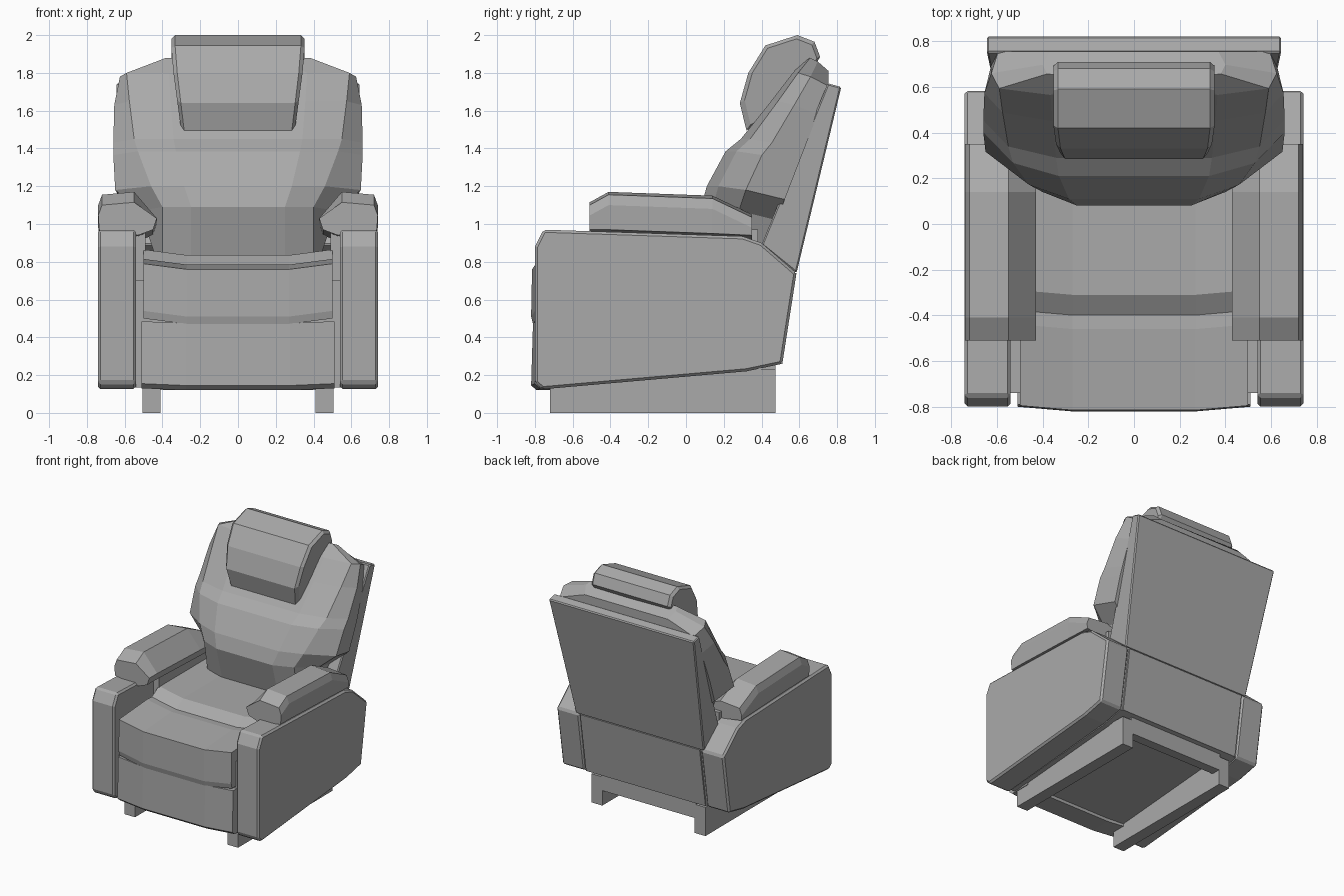
import bpy, bmesh
from mathutils import Vector

cube = bpy.data.objects.get("Cube")
if cube:
    bpy.data.objects.remove(cube, do_unlink=True)

GREY = (0.4, 0.4, 0.4, 1)
upholstery = bpy.data.materials.new("grey upholstery")
upholstery.use_nodes = True
upholstery.diffuse_color = GREY
upholstery.node_tree.nodes["Principled BSDF"].inputs["Base Color"].default_value = GREY


def loft(name, rings, chamfer=0, mirror=False):
    """Skin closed rings of equal length and cap both ends."""
    bm = bmesh.new()
    rows = [[bm.verts.new(point) for point in ring] for ring in rings]
    for lower, upper in zip(rows, rows[1:]):
        for i in range(len(lower)):
            bm.faces.new((lower[i - 1], lower[i], upper[i], upper[i - 1]))
    bm.faces.new(rows[0])
    bm.faces.new(rows[-1])
    bmesh.ops.recalc_face_normals(bm, faces=bm.faces)
    mesh = bpy.data.meshes.new(name)
    bm.to_mesh(mesh)
    bm.free()
    mesh.materials.append(upholstery)
    obj = bpy.data.objects.new(name, mesh)
    bpy.context.scene.collection.objects.link(obj)
    if chamfer:
        bevel = obj.modifiers.new("edge chamfer", 'BEVEL')
        bevel.width = chamfer
        bevel.segments = 1
    if mirror:
        obj.modifiers.new("other side", 'MIRROR')


def prism(name, profile, inner, outer, **options):
    """Extrude a (y, z) profile along x."""
    loft(name, [[(x, y, z) for y, z in profile] for x in (inner, outer)], **options)


def box(name, inner, outer, front, rear, bottom, top, **options):
    corners = [(front, bottom), (rear, bottom), (rear, top), (front, top)]
    prism(name, corners, inner, outer, **options)


def cushion(name, half, profile, sag):
    """Side profile run across the seat; its middle sags and bulges forward."""
    rings = []
    for side, middle in ((-1, 0), (-0.54, 1), (0.54, 1), (1, 0)):
        rings.append([(side * half, y - 0.02 * middle, z - sag * middle)
                      for y, z in profile])
    loft(name, rings)


def mirrored_ring(half_ring):
    """Close a half cross-section with its reflection in x."""
    return half_ring + [(-x, y, z) for x, y, z in reversed(half_ring)]


# Side bodies
hinge = (0.585, 0.74)
heel = (0.51, 0.26)
prism("side_panel", [(-0.8, 0.16), (-0.76, 0.125), (0.32, 0.22), heel, hinge,
                     (0.4, 0.9), (0.3, 0.935), (-0.755, 0.97), (-0.8, 0.88)],
      0.54, 0.742, chamfer=0.014, mirror=True)


# Armrests: sloping inner face, rising then falling towards the back
def arm_section(y, top, bottom):
    return [(0.735, y, bottom), (0.74, y, top - 0.07), (0.72, y, top - 0.015),
            (0.55, y, top), (0.43, y, bottom + 0.06), (0.45, y, bottom),
            (0.53, y, bottom - 0.03)]


loft("armrest", [arm_section(-0.51, 1.115, 0.97), arm_section(-0.41, 1.17, 0.97),
                 arm_section(0.14, 1.15, 0.95), arm_section(0.35, 1.05, 0.94)],
     mirror=True)
box("armrest_bracket", 0.49, 0.56, -0.3, 0.38, 0.66, 0.97, mirror=True)

# Inner body and lower back
prism("inner_body", [(-0.74, 0.135), (0.32, 0.22), (0.5, 0.26), (0.57, 0.73),
                     (0.4, 0.8), (-0.3, 0.7), (-0.74, 0.7)], -0.545, 0.545)
prism("lower_back_panel", [(0.45, 0.26), heel, hinge, (0.5, 0.74)], -0.53, 0.53)

# Seat, front cushion and leg rest
cushion("seat_cushion", 0.5, [(-0.38, 0.6), (-0.38, 0.81), (-0.29, 0.865),
                              (0.4, 0.865), (0.4, 0.6)], sag=0.03)
cushion("front_cushion", 0.5, [(-0.6, 0.5), (-0.79, 0.5), (-0.8, 0.54), (-0.795, 0.79),
                               (-0.44, 0.815), (-0.37, 0.81), (-0.37, 0.6)], sag=0.03)
cushion("leg_rest", 0.51, [(-0.6, 0.13), (-0.77, 0.13), (-0.8, 0.155),
                           (-0.79, 0.485), (-0.6, 0.485)], sag=0.01)

# Back cushion: each level gives front y, height, front half-width, full half-width
rings = []
for front, z, face, full in ((0.16, 0.8, 0.4, 0.42), (0.08, 1.09, 0.4, 0.52),
                             (0.11, 1.2, 0.46, 0.65), (0.21, 1.385, 0.53, 0.66),
                             (0.29, 1.45, 0.55, 0.66), (0.45, 1.65, 0.575, 0.655),
                             (0.565, 1.8, 0.59, 0.625), (0.64, 1.88, 0.38, 0.4)):
    # The rear rests on the leaning shell
    rear = min(0.755, 0.43 + 0.386 * (z - 0.96))
    side = front + 0.5 * (rear - front)
    rings.append(mirrored_ring([
        (face * 0.62, front, z), (face, front + 0.3 * (side - front), z),
        (full, side, z - 0.02), (full - 0.03, rear, z - 0.07)]))
loft("back_cushion", rings)

# Headrest pillow, narrower at the bottom, with tapered ends
pillow = [(0.32, 1.495), (0.285, 1.64), (0.33, 1.8), (0.42, 1.945), (0.59, 2),
          (0.68, 1.965), (0.71, 1.885), (0.66, 1.8), (0.5, 1.6)]
centre = Vector((0.54, 1.8))
rings = []
for side, taper, extra in ((-1, 0.1, 0.02), (-1, 0, 0), (1, 0, 0), (1, 0.1, 0.02)):
    ring = []
    for point in pillow:
        y, z = Vector(point).lerp(centre, taper)
        width = 0.285 + 0.12 * min(0.4, point[1] - 1.495) + extra
        ring.append((side * width, y, z))
    rings.append(ring)
loft("headrest", rings)


# Rear shell, slightly wider at the top
def shell_section(half, front, front_z, rear, rear_z):
    return mirrored_ring([(half, front, front_z), (half, rear, rear_z)])


loft("rear_shell", [shell_section(0.57, 0.4, 0.89, *hinge),
                    shell_section(0.645, 0.75, 1.745, 0.822, 1.725)], chamfer=0.008)

# Base runners and cross bar
box("base_runner", 0.41, 0.505, -0.72, 0.475, 0, 0.23, mirror=True)
box("rear_cross_bar", -0.42, 0.42, 0.4, 0.475, 0.12, 0.27)
